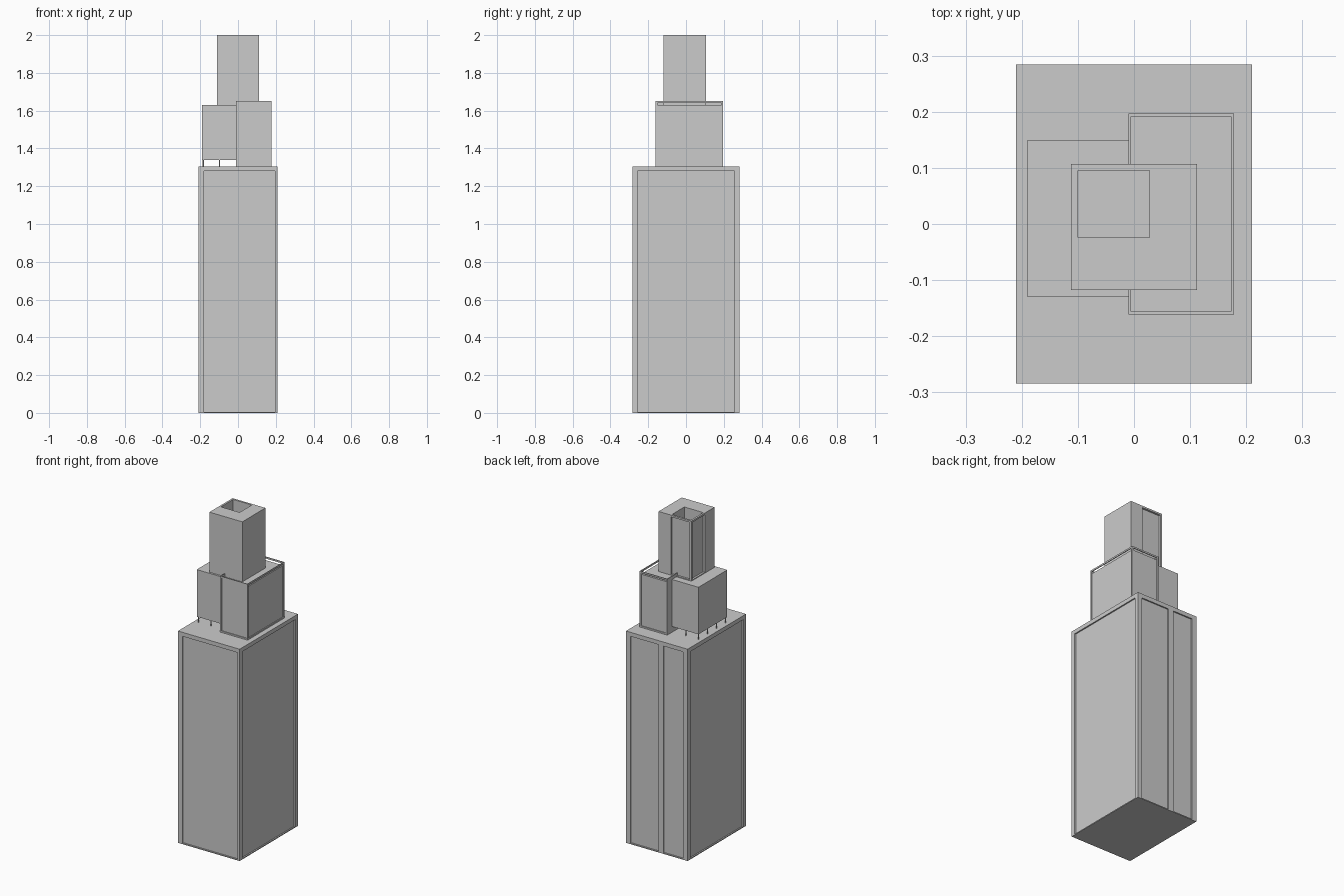
import bpy

if "Cube" in bpy.data.objects:
    bpy.data.objects.remove(bpy.data.objects["Cube"])

FAR = 0.5  # cutters reach this far outside the model


def box(name, x0, x1, y0, y1, z0, z1):
    bpy.ops.mesh.primitive_cube_add(
        size=1, location=((x0 + x1) / 2, (y0 + y1) / 2, (z0 + z1) / 2))
    ob = bpy.context.object
    ob.name = name
    ob.scale = (x1 - x0, y1 - y0, z1 - z0)
    bpy.ops.object.transform_apply(location=True, rotation=True, scale=True)
    return ob


def carve(ob, cuts):
    for c in cuts:
        cutter = box("cutter", *c)
        cutter.hide_render = True
        mod = ob.modifiers.new("carve", 'BOOLEAN')
        mod.operation = 'DIFFERENCE'
        mod.solver = 'EXACT'
        mod.object = cutter
        bpy.context.view_layer.objects.active = ob
        bpy.ops.object.modifier_apply(modifier=mod.name)
        bpy.data.objects.remove(cutter, do_unlink=True)


# Main tower block with shallow facade panels
d = 0.008
zb, zt = 0.006, 1.28
tower = box("main_tower", -0.21, 0.21, -0.284, 0.284, 0, 1.305)
carve(tower, [
    (0.21 - d, FAR, -0.258, 0.258, zb, zt),
    (-FAR, -0.21 + d, -0.258, 0.258, zb, zt),
    (-0.18, 0.195, -FAR, -0.284 + d, zb, zt),
    (-0.01, 0.18, 0.284 - d, FAR, zb, zt),
    (-0.18, -0.045, 0.284 - d, FAR, zb, zt),
])

# Middle tier, right block: thin edge frames and a low parapet
e = 0.005
right = box("right_block", -0.01, 0.178, -0.161, 0.197, 1.305, 1.65)
carve(right, [
    (-0.01 + e, 0.178 - e, -0.161 + e, 0.197 - e, 1.63, 1.8),
    (0.178 - e, FAR, -0.152, 0.188, 1.314, 1.64),
    (0.0, 0.169, -FAR, -0.161 + e, 1.314, 1.64),
    (0.0, 0.169, 0.197 - e, FAR, 1.314, 1.64),
])

# Middle tier, left block raised on slender posts
box("left_block", -0.19, -0.01, -0.13, 0.15, 1.34, 1.63)
for x in (-0.184, -0.098):
    for y in (-0.123, -0.035, 0.054, 0.142):
        bpy.ops.mesh.primitive_cylinder_add(
            vertices=12, radius=0.003, depth=0.04, location=(x, y, 1.322))
        bpy.context.object.name = "stilt"

# Top tower with an open corner shaft, leaving a thin corner frame
top = box("top_tower", -0.112, 0.112, -0.118, 0.107, 1.63, 2.0)
carve(top, [
    (-0.1, 0.028, -0.024, 0.095, 1.75, 2.2),
    (-0.1, 0.028, 0.095, FAR, 1.635, 1.989),
    (-FAR, -0.1, -0.024, 0.095, 1.635, 1.989),
])
